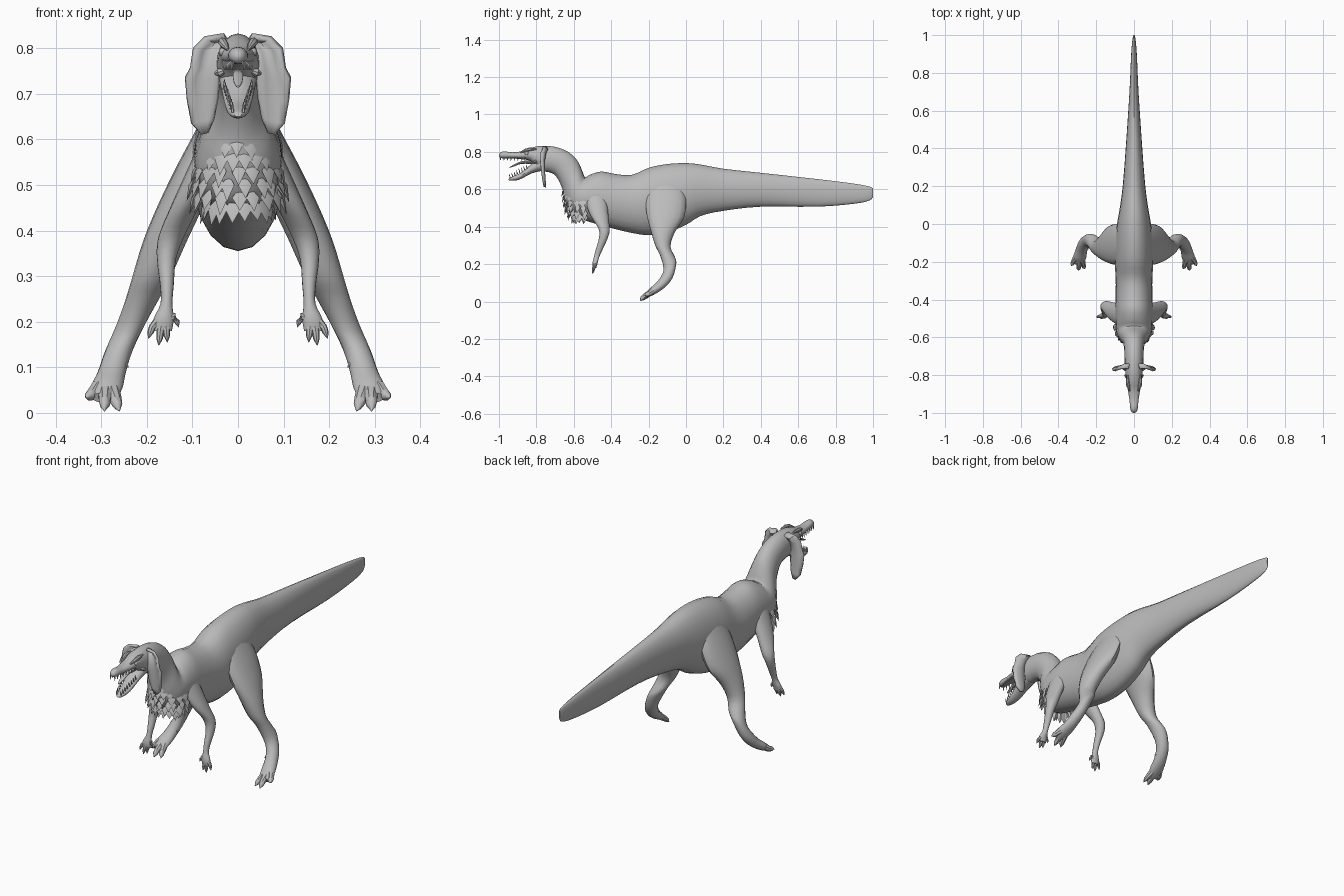
import bpy, bmesh, math, random
from mathutils import Vector

random.seed(4)
grey = bpy.data.materials.new("warm_grey")
grey.diffuse_color = (0.5, 0.5, 0.5, 1)


def finish(name, bm, mirror=False):
    bmesh.ops.recalc_face_normals(bm, faces=bm.faces)
    me = bpy.data.meshes.new(name)
    bm.to_mesh(me)
    bm.free()
    me.materials.append(grey)
    ob = bpy.data.objects.new(name, me)
    bpy.context.collection.objects.link(ob)
    if mirror:
        ob.modifiers.new("mirror", 'MIRROR')
    return ob


def catmull(rows, steps):
    out = []
    for i in range(len(rows) - 1):
        p = [Vector(rows[max(0, min(len(rows) - 1, i + k))]) for k in (-1, 0, 1, 2)]
        for s in range(steps):
            t = s / steps
            out.append(0.5 * (2 * p[1] + (p[2] - p[0]) * t
                              + (2 * p[0] - 5 * p[1] + 4 * p[2] - p[3]) * t * t
                              + (3 * p[1] - p[0] - 3 * p[2] + p[3]) * t ** 3))
    return out + [Vector(rows[-1])]


def bridge(bm, rings):
    n = len(rings[0])
    vs = [[bm.verts.new(p) for p in r] for r in rings]
    for a, b in zip(vs, vs[1:]):
        for i in range(n):
            bm.faces.new((a[i], a[(i + 1) % n], b[(i + 1) % n], b[i]))
    bm.faces.new(vs[0])
    bm.faces.new(vs[-1])


def loft(name, rows, mirror=False, sides=16, steps=3):
    """Rows: y1, z1, y2, z2 of two opposite ring points, centre x, half width."""
    rings = []
    for y1, z1, y2, z2, x, w in catmull(rows, steps):
        c = Vector((x, (y1 + y2) / 2, (z1 + z2) / 2))
        a = Vector((0, (y1 - y2) / 2, (z1 - z2) / 2))
        rings.append([c + a * math.cos(t) + Vector((max(w, .001) * math.sin(t), 0, 0))
                      for t in (2 * math.pi * i / sides for i in range(sides))])
    bm = bmesh.new()
    bridge(bm, rings)
    return finish(name, bm, mirror)


def tube(bm, pts, sides=8):
    """Tapered tube through x, y, z, radius points."""
    ps = [Vector(p[:3]) for p in pts]
    rings = []
    for i, p in enumerate(ps):
        d = (ps[min(i + 1, len(ps) - 1)] - ps[max(i - 1, 0)]).normalized()
        u = d.cross(Vector((0.3, 0.2, 1)) if abs(d.z) < 0.9 else Vector((1, 0, 0))).normalized()
        v = d.cross(u)
        rings.append([p + (u * math.cos(t) + v * math.sin(t)) * pts[i][3]
                      for t in (2 * math.pi * k / sides for k in range(sides))])
    bridge(bm, rings)


# Tail, trunk, neck and upper head as one continuous skin
loft("body", [(y1, z1, y2, z2, 0, w) for y1, z1, y2, z2, w in (
    (1.0, .605, 1.0, .56, .003), (.98, .615, .98, .54, .008), (.9, .63, .9, .523, .015),
    (.7, .655, .7, .507, .024), (.4, .688, .4, .507, .044), (.2, .71, .2, .485, .06),
    (.08, .732, .08, .458, .076), (0, .74, 0, .41, .09), (-.1, .735, -.1, .37, .1),
    (-.2, .715, -.2, .355, .102), (-.29, .677, -.29, .367, .097), (-.38, .682, -.38, .388, .097),
    (-.45, .695, -.46, .41, .098), (-.51, .68, -.53, .43, .097), (-.54, .665, -.605, .46, .092),
    (-.555, .70, -.645, .53, .077), (-.582, .755, -.66, .60, .06), (-.63, .80, -.695, .67, .052),
    (-.70, .827, -.735, .692, .05), (-.78, .832, -.785, .70, .046), (-.835, .82, -.83, .75, .04),
    (-.88, .803, -.875, .76, .033), (-.93, .798, -.93, .765, .024), (-.97, .803, -.97, .765, .021),
    (-.99, .798, -.992, .768, .015), (-1.0, .787, -1.0, .778, .005))], sides=20)

# Open lower jaw
loft("lower_jaw", [
    (-.775, .77, -.765, .70, 0, .042), (-.83, .732, -.825, .685, 0, .036),
    (-.88, .69, -.89, .652, 0, .027), (-.925, .67, -.935, .646, 0, .018),
    (-.945, .66, -.95, .65, 0, .008)])

# Tongue
loft("tongue", [(-.82, .755, -.82, .735, 0, .012), (-.88, .75, -.88, .736, 0, .012),
                (-.92, .732, -.92, .722, 0, .01), (-.945, .718, -.945, .714, 0, .004)], sides=10)

# Teeth along both jaws
bm = bmesh.new()
for i in range(8):
    t = i / 7
    y = -.86 - .13 * t
    x = .03 - .018 * t
    tube(bm, [(x, y, .772, .004), (x, y - .002, .752, .0008)], 5)
    y = -.85 - .09 * t
    x = .03 - .018 * t
    z = .71 - .05 * t
    tube(bm, [(x, y, z, .004), (x, y - .006, z + .022, .0008)], 5)
finish("teeth", bm, True)

# Eyes and the brow ridges above them
bm = bmesh.new()
bmesh.ops.create_uvsphere(bm, u_segments=12, v_segments=8, radius=.011)
bmesh.ops.translate(bm, verts=bm.verts, vec=(.031, -.852, .792))
finish("eyes", bm, True)
bm = bmesh.new()
tube(bm, [(.022, -.885, .797, .003), (.03, -.86, .808, .009),
          (.034, -.835, .814, .01), (.034, -.80, .815, .004)])
finish("brow_ridges", bm, True)
bm = bmesh.new()
tube(bm, [(.03, -.81, .75, .006), (.04, -.805, .747, .01), (.05, -.80, .745, .004)])
finish("cheek_bumps", bm, True)

# Hanging head flaps: rows of inner x, outer x, z inner, z outer, y
bm = bmesh.new()
flap = [(.015, .03, .81, .828, -.765), (.032, .07, .80, .823, -.765), (.036, .095, .785, .80, -.772),
        (.042, .102, .755, .757, -.775), (.042, .114, .73, .735, -.772), (.045, .11, .69, .685, -.768),
        (.053, .101, .645, .635, -.76), (.066, .08, .614, .611, -.755)]
grid = []
for xi, xo, zi, zo, y in flap:
    grid.append([bm.verts.new((xi + (xo - xi) * t, y + .02 * math.sin(math.pi * t) * (zi - .6) * 5,
                               zi + (zo - zi) * t)) for t in (0, .25, .5, .75, 1)])
for a, b in zip(grid, grid[1:]):
    for i in range(4):
        bm.faces.new((a[i], a[i + 1], b[i + 1], b[i]))
ob = finish("head_flaps", bm, True)
so = ob.modifiers.new("thickness", 'SOLIDIFY')
so.thickness, so.offset = .012, 0

# Ruff of pointed scales on the chest
bm = bmesh.new()
for r, (z, rx, yf) in enumerate(((.59, .066, -.657), (.56, .084, -.655), (.53, .096, -.65),
                                 (.50, .104, -.643), (.472, .098, -.628), (.45, .075, -.606))):
    count = 9 + r % 2
    for i in range(count):
        a = math.radians(-85 + 170 * i / (count - 1)) + random.uniform(-.06, .06)
        out = Vector((math.sin(a), -math.cos(a), 0))
        side = Vector((math.cos(a), math.sin(a), 0))
        p = Vector((rx * math.sin(a), -.54 + (yf + .54) * math.cos(a), z))
        w, h = random.uniform(.014, .02), random.uniform(.028, .04)
        pts = [p - side * w, p + side * w, p + Vector((0, 0, .022)) - out * .012,
               p + out * .005, p + out * .009 - Vector((0, 0, h)), p - out * .01]
        l, rt, top, ridge, tip, back = [bm.verts.new(q) for q in pts]
        for f in ((l, ridge, top), (top, ridge, rt), (l, tip, ridge), (ridge, tip, rt),
                  (l, top, back), (top, rt, back), (l, back, tip), (back, rt, tip)):
            bm.faces.new(f)
finish("chest_ruff", bm)

# Hind legs, from hip to instep
loft("hind_legs", [
    (-.18, .665, -.04, .665, .045, .025), (-.205, .61, -.015, .61, .063, .035),
    (-.215, .545, 0, .54, .09, .044), (-.21, .465, -.01, .45, .125, .05),
    (-.19, .385, -.06, .37, .16, .048), (-.165, .30, -.083, .295, .19, .042),
    (-.14, .25, -.06, .24, .212, .036), (-.12, .18, -.052, .205, .236, .031),
    (-.13, .14, -.07, .13, .262, .03), (-.16, .10, -.11, .078, .277, .031),
    (-.19, .073, -.165, .04, .288, .035), (-.215, .045, -.205, .022, .292, .028)], True)

# Clawed toes
bm = bmesh.new()
for x, y, z in ((.333, -.222, .033), (.293, -.246, .004), (.26, -.238, .004)):
    k = x - .29
    tube(bm, [(.29 + k * .4, -.18, .055, .018), (.29 + k * .7, y + .025, z * .4 + .028, .014),
              (.29 + k * .85, y + .01, z * .7 + .014, .011), (x, y, z, .001)])
tube(bm, [(.262, -.12, .11, .012), (.248, -.125, .11, .008), (.241, -.135, .10, .001)])
finish("toes", bm, True)

# Arms, from shoulder to palm
loft("arms", [
    (-.54, .58, -.43, .58, .065, .025), (-.53, .51, -.42, .51, .088, .034),
    (-.505, .45, -.413, .44, .12, .031), (-.468, .39, -.408, .38, .147, .028),
    (-.465, .34, -.42, .335, .157, .021), (-.482, .28, -.445, .28, .156, .015),
    (-.492, .24, -.463, .24, .157, .013), (-.50, .207, -.472, .207, .163, .022),
    (-.498, .18, -.48, .18, .165, .02)], True)

# Clawed fingers
bm = bmesh.new()
for x, y, z in ((.197, -.49, .163), (.174, -.495, .148), (.155, -.493, .155), (.13, -.485, .188)):
    k = x - .163
    tube(bm, [(.163 + k * .3, -.486, .205, .01), (.163 + k * .75, y, z + .024, .008),
              (.163 + k * .85, y - .002, z + .014, .007), (x, y - .005, z, .0008)])
finish("fingers", bm, True)

# Smooth shading with sharp creases kept
for ob in bpy.context.scene.objects:
    ob.select_set(True)
    bpy.context.view_layer.objects.active = ob
bpy.ops.object.shade_smooth_by_angle(angle=math.radians(40))
